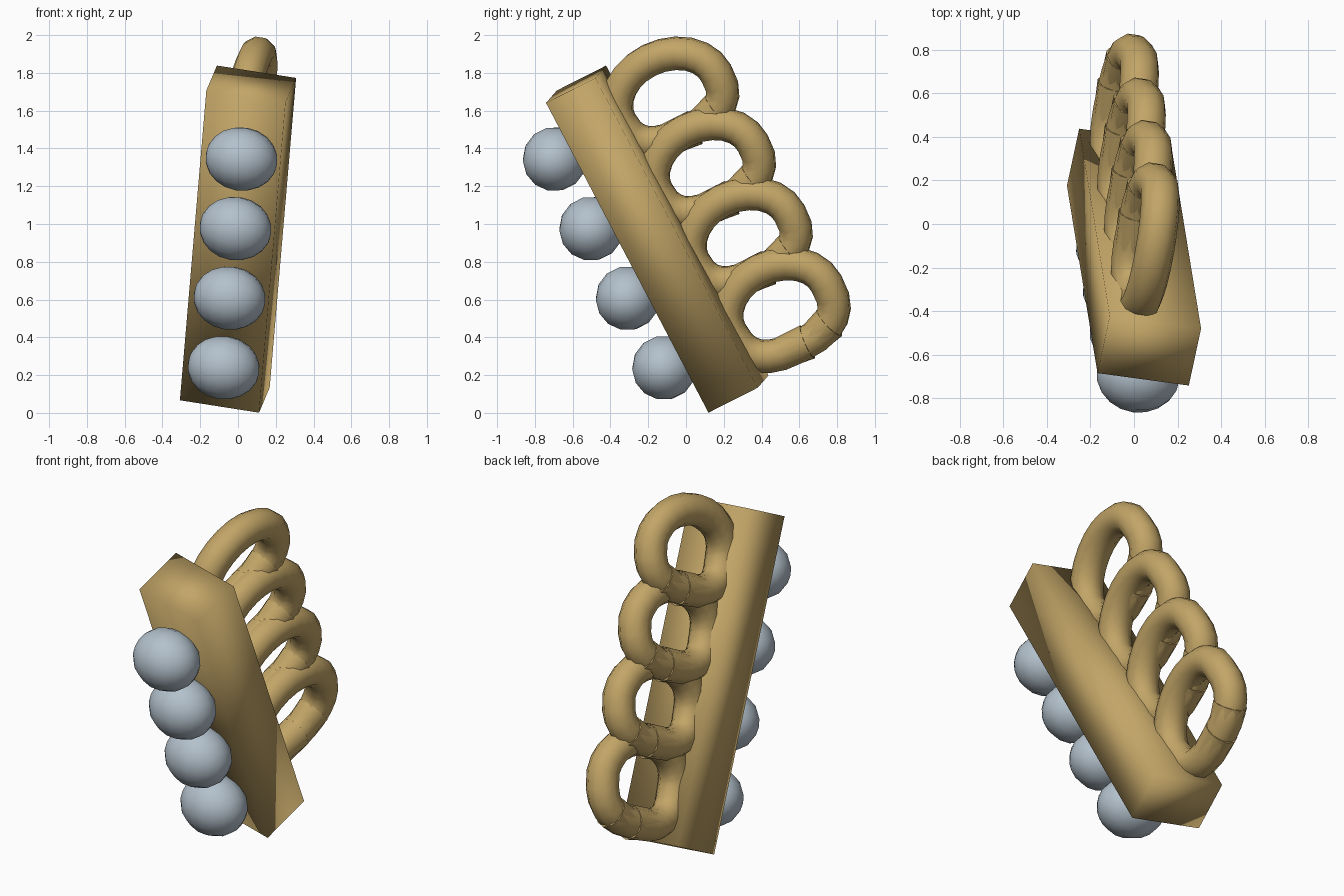
import bpy, bmesh, math
from mathutils import Matrix, Vector

if "Cube" in bpy.data.objects:
    bpy.data.objects.remove(bpy.data.objects["Cube"])

# Tilted frame shared by every part: x across the grip, y towards the rings, z along the grip
Z = Vector((0.0754, -0.463, 0.883)).normalized()
X = Vector((0.98, -0.14, -0.14))
X = (X - Z * X.dot(Z)).normalized()
Y = Z.cross(X)
FRAME = Matrix((X, Y, Z)).transposed().to_4x4()
FRAME.translation = Vector((0, -0.152, 0.92))


def material(name, rgb):
    m = bpy.data.materials.new(name)
    m.diffuse_color = (*rgb, 1)
    m.use_nodes = True
    m.node_tree.nodes["Principled BSDF"].inputs["Base Color"].default_value = m.diffuse_color
    return m


GOLD = material("warm_brass", (0.54, 0.375, 0.135))
STEEL = material("pale_steel", (0.45, 0.53, 0.60))


def finish(name, bm, mat):
    bmesh.ops.recalc_face_normals(bm, faces=bm.faces)
    for f in bm.faces:
        f.smooth = True
    mesh = bpy.data.meshes.new(name)
    bm.to_mesh(mesh)
    bm.free()
    mesh.materials.append(mat)
    ob = bpy.data.objects.new(name, mesh)
    ob.matrix_world = FRAME
    bpy.context.collection.objects.link(ob)
    return ob


# Grip bar
bm = bmesh.new()
bmesh.ops.create_cube(bm, size=1, matrix=Matrix.Diagonal((0.428, 0.298, 1.857, 1)))
finish("grip_bar", bm, GOLD)

RING_SEGS, TUBE_SEGS, TUBE_R = 24, 10, 0.09


def ring_point(a, zc, drop):
    # Round upper half, squarer lower half that leans slightly sideways
    c, s = math.cos(a), math.sin(a)
    if s >= 0:
        return Vector((-0.06, 0.395 + 0.29 * c, zc + 0.222 * s))
    c = math.copysign(abs(c) ** 0.75, c)
    s = abs(s) ** 0.75
    return Vector((-0.06 - 0.035 * s, 0.395 + 0.29 * c, zc - drop * s))


def finger_ring(i, zc, drop):
    bm = bmesh.new()
    loops = []
    for k in range(RING_SEGS):
        a = math.tau * k / RING_SEGS
        p = ring_point(a, zc, drop)
        t = (ring_point(a + 0.1, zc, drop) - ring_point(a - 0.1, zc, drop)).normalized()
        side = (Vector((1, 0, 0)) - t * t.x).normalized()
        out = t.cross(side)
        loops.append([bm.verts.new(p + TUBE_R * (side * math.cos(b) + out * math.sin(b)))
                      for b in (math.tau * j / TUBE_SEGS for j in range(TUBE_SEGS))])
    for k in range(RING_SEGS):
        u, v = loops[k], loops[(k + 1) % RING_SEGS]
        for j in range(TUBE_SEGS):
            n = (j + 1) % TUBE_SEGS
            bm.faces.new((u[j], u[n], v[n], v[j]))
    finish(f"finger_ring_{i}", bm, GOLD)


def sleeve(name, zc, drop, a0, a1):
    # Short flared collar on the lower part of a ring
    p, q = ring_point(a0, zc, drop), ring_point(a1, zc, drop)
    rot = (q - p).to_track_quat('Z', 'Y').to_matrix().to_4x4()
    bm = bmesh.new()
    bmesh.ops.create_cone(bm, cap_ends=True, segments=TUBE_SEGS, radius1=0.085, radius2=0.096,
                          depth=(q - p).length, matrix=Matrix.Translation((p + q) / 2) @ rot)
    ob = finish(name, bm, GOLD)
    bpy.context.view_layer.objects.active = ob
    ob.select_set(True)
    bpy.ops.object.shade_smooth_by_angle(angle=math.radians(50))
    ob.select_set(False)


for i in range(4):
    zc = 0.64 - 0.42 * i
    drop = 0.235 if i == 3 else 0.21
    finger_ring(i + 1, zc, drop)
    sleeve(f"inner_sleeve_{i + 1}", zc, drop, math.radians(248), math.radians(275))
    sleeve(f"outer_sleeve_{i + 1}", zc, drop, math.radians(280), math.radians(308))

    # Striking ball on the front of the grip, poles pointing sideways
    bm = bmesh.new()
    bmesh.ops.create_uvsphere(bm, u_segments=14, v_segments=10, radius=0.171,
                              matrix=Matrix.Translation((0.025, -0.284, 0.627 - 0.417 * i))
                              @ Matrix.Diagonal((1.12, 1, 1, 1))
                              @ Matrix.Rotation(math.pi / 2, 4, 'Y'))
    finish(f"knuckle_ball_{i + 1}", bm, STEEL)
